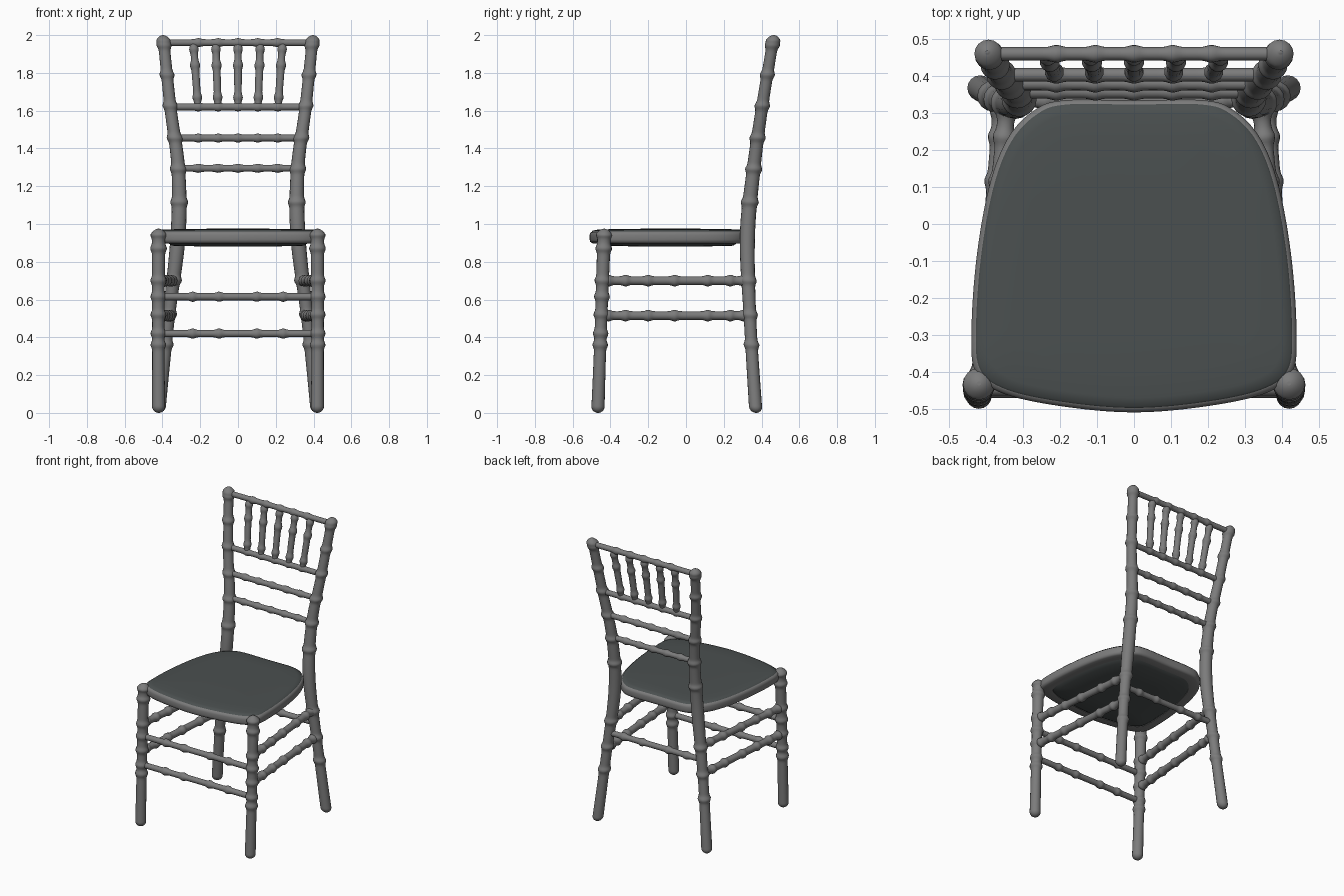
import bpy, bmesh, math
from mathutils import Vector

cube = bpy.data.objects.get("Cube")
if cube:
    bpy.data.objects.remove(cube, do_unlink=True)


def material(name, rgb):
    m = bpy.data.materials.new(name)
    m.use_nodes = True
    m.diffuse_color = (*rgb, 1)
    m.node_tree.nodes["Principled BSDF"].inputs["Base Color"].default_value = (*rgb, 1)
    return m


FRAME = material("grey painted wood", (0.2, 0.2, 0.2))
FABRIC = material("dark grey cushion", (0.07, 0.08, 0.08))


def spline(pts, step, closed=False):
    """Smooth path through the points, sampled about every step."""
    pts = [Vector(p) for p in pts]
    n, out = len(pts), []
    pick = lambda i: pts[i % n] if closed else pts[max(0, min(n - 1, i))]
    for i in range(n if closed else n - 1):
        a, b, c, d = (pick(i + k) for k in (-1, 0, 1, 2))
        count = max(2, math.ceil((c - b).length / step))
        for k in range(count):
            t = k / count
            out.append(0.5 * (2 * b + (c - a) * t + (2 * a - 5 * b + 4 * c - d) * t ** 2
                              + (3 * b - a - 3 * c + d) * t ** 3))
    return out if closed else out + [pts[-1]]


def loft(name, loops, mat, ring=False):
    """Skin a stack of equal loops; ring joins the last loop to the first."""
    bm = bmesh.new()
    rows = [[bm.verts.new(p) for p in loop] for loop in loops]
    n = len(rows[0])
    for a, b in zip(rows, rows[1:] + (rows[:1] if ring else [])):
        for i in range(n):
            j = (i + 1) % n
            bm.faces.new((a[i], a[j], b[j], b[i]))
    if not ring:
        bm.faces.new(rows[0])
        bm.faces.new(rows[-1])
    bmesh.ops.recalc_face_normals(bm, faces=bm.faces)
    mesh = bpy.data.meshes.new(name)
    bm.to_mesh(mesh)
    bm.free()
    mesh.materials.append(mat)
    obj = bpy.data.objects.new(name, mesh)
    bpy.context.collection.objects.link(obj)
    bpy.context.view_layer.objects.active = obj
    obj.select_set(True)
    bpy.ops.object.shade_smooth_by_angle(angle=math.radians(50))
    obj.select_set(False)
    return obj


def rod(name, path, axis, nodes, bump, sides=16):
    """Bamboo rod: path points are (x, y, z, radius), nodes are swellings along axis."""
    pts = spline(path, 0.008)
    # End rows close together so the tips come out rounded
    a, b = pts[0], pts[-1]
    pts[1:1] = [a.lerp(pts[1], t) for t in (0.1, 0.35)]
    pts[-1:-1] = [pts[-2].lerp(b, t) for t in (0.65, 0.9)]
    u = (b - a).to_3d().normalized().orthogonal().normalized()
    v = (b - a).to_3d().normalized().cross(u)
    loops = []
    for p in pts:
        r = p[3] + bump * sum(math.exp(-((p[axis] - n) / 0.017) ** 2) for n in nodes)
        tip = min(abs(p[axis] - a[axis]), abs(p[axis] - b[axis])) / r
        if tip < 1:
            r *= max(0.15, math.sqrt(1 - (1 - tip) ** 2))
        c = p.to_3d()
        loops.append([c + r * (u * math.cos(w) + v * math.sin(w))
                      for w in (2 * math.pi * k / sides for k in range(sides))])
    return loft(name, loops, FRAME)


# Legs and side stretchers, both sides
for side, s in (("left", 1), ("right", -1)):
    rod(side + "_front_leg",
        [(s * 0.42, -0.467, 0, 0.035), (s * 0.422, -0.452, 0.42, 0.032),
         (s * 0.42, -0.432, 0.975, 0.036)], 2,
        (0.36, 0.42, 0.52, 0.615, 0.7, 0.87, 0.945), 0.009)
    rod(side + "_back_post",
        [(s * 0.42, 0.37, 0, 0.035), (s * 0.37, 0.34, 0.48, 0.033),
         (s * 0.318, 0.325, 0.93, 0.04), (s * 0.316, 0.358, 1.29, 0.036),
         (s * 0.358, 0.403, 1.62, 0.032), (s * 0.397, 0.466, 2.0, 0.03)], 2,
        (0.36, 0.52, 0.7, 1.115, 1.29, 1.455, 1.625, 1.79, 1.945, 1.975), 0.009)
    for label, z in (("lower", 0.515), ("upper", 0.7)):
        rod(f"{side}_{label}_side_stretcher",
            [(s * 0.42, -0.445, z, 0.023), (s * (0.40 - z / 12), 0.335, z, 0.023)], 1,
            (-0.41, -0.32, -0.2, -0.06, 0.115, 0.235, 0.305), 0.008)

# Cross rails: name, half length, y, z
RAILS = (("lower_front_stretcher", 0.42, -0.452, 0.42),
         ("upper_front_stretcher", 0.42, -0.446, 0.615),
         ("back_stretcher", 0.355, 0.335, 0.615))
for name, h, y, z in RAILS:
    rod(name, [(-h, y, z, 0.019), (h, y, z, 0.019)], 0,
        (-0.24, -0.1, 0.1, 0.24), 0.008)

BACK_RAILS = (("lower_back_rail", 0.316, 0.358, 1.295),
              ("middle_back_rail", 0.335, 0.38, 1.455),
              ("spindle_base_rail", 0.358, 0.404, 1.62),
              ("top_rail", 0.395, 0.461, 1.96))
for name, h, y, z in BACK_RAILS:
    rod(name, [(-h, y, z, 0.018), (h, y, z, 0.018)], 0,
        (-0.21, -0.105, 0, 0.105, 0.21), 0.006)

# Back spindles, fanning out slightly
for i in range(-2, 3):
    rod(f"back_spindle_{i + 3}",
        [(i * 0.106, 0.404, 1.62, 0.018), (i * 0.112, 0.43, 1.79, 0.021),
         (i * 0.118, 0.461, 1.96, 0.018)], 2, (1.67, 1.84, 1.925), 0.007, 12)

# Seat outline: right half from back to front, then mirrored
half = [(0, 0.335), (0.19, 0.335), (0.27, 0.308), (0.34, 0.235), (0.39, 0.11),
        (0.425, -0.08), (0.44, -0.28), (0.43, -0.4), (0.36, -0.457),
        (0.2, -0.493), (0, -0.51)]
outline = spline(half + [(-x, y) for x, y in half[-2:0:-1]], 0.02, closed=True)


def seat_loop(inset, z):
    f = 1 - inset / 0.43
    return [Vector((p.x * f, (p.y + 0.08) * f - 0.08, z)) for p in outline]


loft("seat_frame",
     [seat_loop(*q) for q in ((0.015, 0.898), (0.003, 0.905), (0, 0.918), (0, 0.942),
                              (0.004, 0.955), (0.015, 0.961), (0.065, 0.958),
                              (0.065, 0.898))], FRAME, ring=True)
loft("seat_cushion",
     [seat_loop(*q) for q in ((0.4, 0.88), (0.25, 0.881), (0.09, 0.885), (0.066, 0.9),
                              (0.062, 0.95), (0.012, 0.96), (0.016, 0.965),
                              (0.04, 0.97), (0.12, 0.973), (0.28, 0.975),
                              (0.4, 0.975))], FABRIC)
